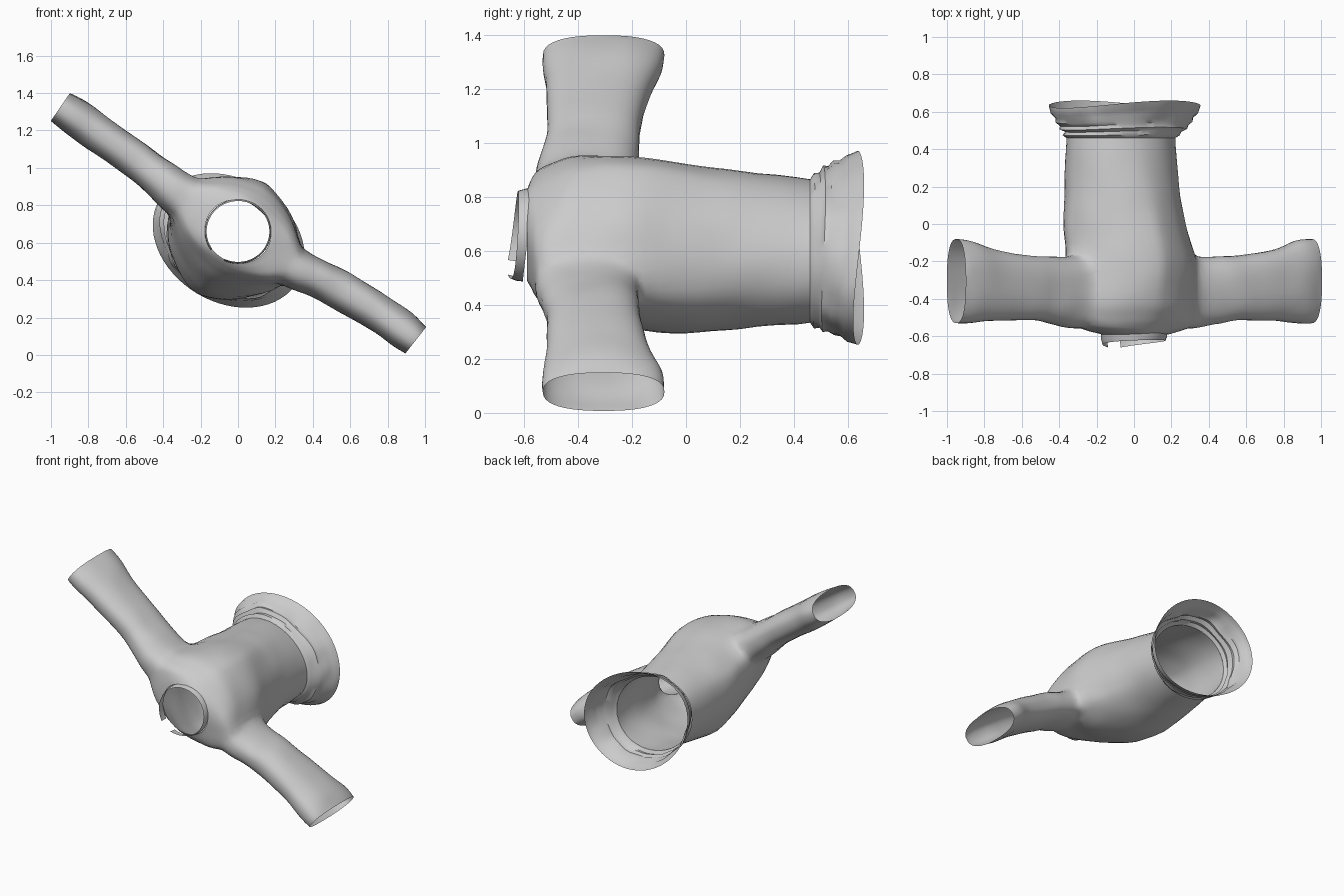
import bpy, bmesh, math
from mathutils import Vector, noise

if "Cube" in bpy.data.objects:
    bpy.data.objects.remove(bpy.data.objects["Cube"])

TILT = math.radians(-31)          # garment is rolled about its length
U = Vector((math.cos(TILT), 0, math.sin(TILT)))    # across the shoulders
N = Vector((-math.sin(TILT), 0, math.cos(TILT)))   # chest to back
Y = Vector((0, 1, 0))


def smooth_rows(rows, steps):
    """Catmull-Rom interpolation through rows of section values."""
    out = []
    for i in range(len(rows) - 1):
        p = [rows[max(0, min(len(rows) - 1, i + k))] for k in (-1, 0, 1, 2)]
        for s in range(steps):
            t = s / steps
            out.append([0.5 * (2*b + (c - a)*t + (2*a - 5*b + 4*c - d)*t*t
                               + (3*b - a - 3*c + d)*t**3)
                        for a, b, c, d in zip(*p)])
    out.append(list(rows[-1]))
    return out


def ring(c, ax, bx, a, b, n=48, e=1.0):
    """Super-ellipse ring around c."""
    pts = []
    for i in range(n):
        t = 2 * math.pi * i / n
        ct, st = math.cos(t), math.sin(t)
        pts.append(Vector(c) + ax * a * math.copysign(abs(ct)**e, ct)
                   + bx * b * math.copysign(abs(st)**e, st))
    return pts


def loft(name, rings, caps=False, closed=True):
    bm = bmesh.new()
    vs = [[bm.verts.new(p) for p in r] for r in rings]
    n = len(vs[0])
    for r0, r1 in zip(vs, vs[1:]):
        for i in range(n if closed else n - 1):
            j = (i + 1) % n
            bm.faces.new((r0[i], r0[j], r1[j], r1[i]))
    if caps:
        bm.faces.new(vs[0])
        bm.faces.new(vs[-1])
    bmesh.ops.recalc_face_normals(bm, faces=bm.faces)
    me = bpy.data.meshes.new(name)
    bm.to_mesh(me)
    bm.free()
    ob = bpy.data.objects.new(name, me)
    bpy.context.collection.objects.link(ob)
    return ob


# torso: y, centre x, centre z, half width, half depth, section exponent
torso = smooth_rows([
    (-0.59, 0.00, 0.66, 0.18, 0.165, 1.0),
    (-0.575, 0.00, 0.66, 0.26, 0.18, 1.05),
    (-0.55, 0.00, 0.66, 0.35, 0.2, 1.12),
    (-0.50, 0.00, 0.66, 0.39, 0.235, 1.2),
    (-0.40, -0.01, 0.66, 0.395, 0.285, 1.25),
    (-0.20, -0.015, 0.63, 0.385, 0.33, 1.28),
    (0.00, -0.05, 0.61, 0.35, 0.325, 1.2),
    (0.20, -0.065, 0.605, 0.32, 0.292, 1.08),
    (0.46, -0.07, 0.60, 0.305, 0.25, 1.0)], 4)
body = loft("shirt_body", [ring((x, y, z), U, N, a, b, 48, e)
                           for y, x, z, a, b, e in torso], caps=True)

# sleeves: centre x, centre z, front y, back y, half thickness
sleeve_rows = {
    "left_sleeve": [(-0.18, 0.77, -0.55, -0.18, 0.12), (-0.32, 0.865, -0.56, -0.175, 0.12),
                    (-0.42, 0.945, -0.54, -0.175, 0.105),
                    (-0.55, 1.045, -0.515, -0.17, 0.10), (-0.75, 1.185, -0.52, -0.135, 0.10),
                    (-0.87, 1.27, -0.53, -0.09, 0.10), (-0.95, 1.325, -0.53, -0.08, 0.09)],
    "right_sleeve": [(0.18, 0.54, -0.55, -0.18, 0.12), (0.32, 0.455, -0.56, -0.175, 0.11),
                     (0.42, 0.41, -0.54, -0.175, 0.10),
                     (0.55, 0.345, -0.515, -0.17, 0.105), (0.75, 0.225, -0.52, -0.135, 0.10),
                     (0.87, 0.14, -0.53, -0.09, 0.10), (0.95, 0.078, -0.53, -0.08, 0.09)]}
sleeves = []
for name, rows in sleeve_rows.items():
    cuts = smooth_rows(rows, 4)
    rs = []
    for i, (x, z, f, k, h) in enumerate(cuts):
        p, q = cuts[max(i - 1, 0)], cuts[min(i + 1, len(cuts) - 1)]
        d = Vector((q[0] - p[0], 0, q[1] - p[1])).normalized()
        rs.append(ring((x, (f + k) / 2, z), Y, d.cross(Y), (k - f) / 2, h, 40, 0.82))
    sleeves.append(loft(name, rs, caps=True))

# join body and sleeves into one cloth, then open neck, waist and cuffs
for s in sleeves:
    m = body.modifiers.new("join", 'BOOLEAN')
    m.operation, m.solver, m.object = 'UNION', 'EXACT', s
me = bpy.data.meshes.new_from_object(
    body.evaluated_get(bpy.context.evaluated_depsgraph_get()))
body.modifiers.clear()
body.data = me
for s in sleeves:
    bpy.data.objects.remove(s)
bm = bmesh.new()
bm.from_mesh(me)
bmesh.ops.delete(bm, geom=[f for f in bm.faces if len(f.verts) > 20], context='FACES')


def near_seam(v):
    return (0.2 < abs(v.co.x) < 0.45 and -0.6 < v.co.y < -0.1 and not v.is_boundary
            and abs((v.co - Vector((0, 0, 0.66))).dot(U)) > 0.26)


# clean and relax the shoulder seams so the sleeves flow into the body
bmesh.ops.remove_doubles(bm, verts=[v for v in bm.verts if near_seam(v)], dist=0.012)
bmesh.ops.triangulate(bm, faces=[f for f in bm.faces if len(f.verts) > 4])
seam = [v for v in bm.verts if near_seam(v)]
for _ in range(4):
    bmesh.ops.smooth_vert(bm, verts=seam, factor=0.5,
                          use_axis_x=True, use_axis_y=True, use_axis_z=True)
bm.normal_update()
for v in bm.verts:                # soft cloth unevenness
    if not v.is_boundary:
        v.co += v.normal * 0.006 * noise.noise(v.co * 7)
bm.to_mesh(me)
bm.free()

# gathered hem: y, centre x, centre z, half width, half depth
hem_rows = [(0.46, -0.07, 0.60, 0.305, 0.25), (0.475, -0.07, 0.60, 0.33, 0.27),
            (0.495, -0.06, 0.60, 0.33, 0.265), (0.51, -0.06, 0.605, 0.36, 0.282),
            (0.53, -0.055, 0.605, 0.36, 0.28), (0.55, -0.055, 0.61, 0.385, 0.295),
            (0.575, -0.05, 0.61, 0.39, 0.298), (0.60, -0.05, 0.61, 0.42, 0.315),
            (0.64, -0.05, 0.612, 0.43, 0.33)]
hem_rings = []
for k, (y, x, z, a, b) in enumerate(hem_rows):
    r = ring((x, y, z), U, N, a, b, 64)
    w = k / (len(hem_rows) - 1)
    for i, p in enumerate(r):
        t = 2 * math.pi * i / len(r)
        p.y += w * 0.02 * -math.cos(2 * t + 0.4)
        p += (p - Vector((x, p.y, z))) * 0.06 * math.sin(math.pi * w) * noise.noise(p * 9)
    hem_rings.append(r)
hem = loft("hem", hem_rings)

# stand-up collar, split at one side
collar_rings = []
for w, rad in ((0, 0.178), (0.5, 0.176), (1, 0.168)):
    r = []
    for i in range(41):
        s = i / 40
        t = math.radians(245 + 330 * s)
        rise = 0.035 + 0.04 * abs(2 * s - 1)**2
        r.append(Vector((rad * math.cos(t), -0.585 - rise * w + 0.02 * math.sin(t) * (1 - w),
                         0.66 + 0.97 * rad * math.sin(t))))
    collar_rings.append(r)
collar = loft("collar", collar_rings, closed=False)

bpy.ops.object.select_all(action='DESELECT')
for ob in (body, hem, collar):
    ob.select_set(True)
bpy.context.view_layer.objects.active = body
bpy.ops.object.shade_smooth_by_angle(angle=math.radians(50))
